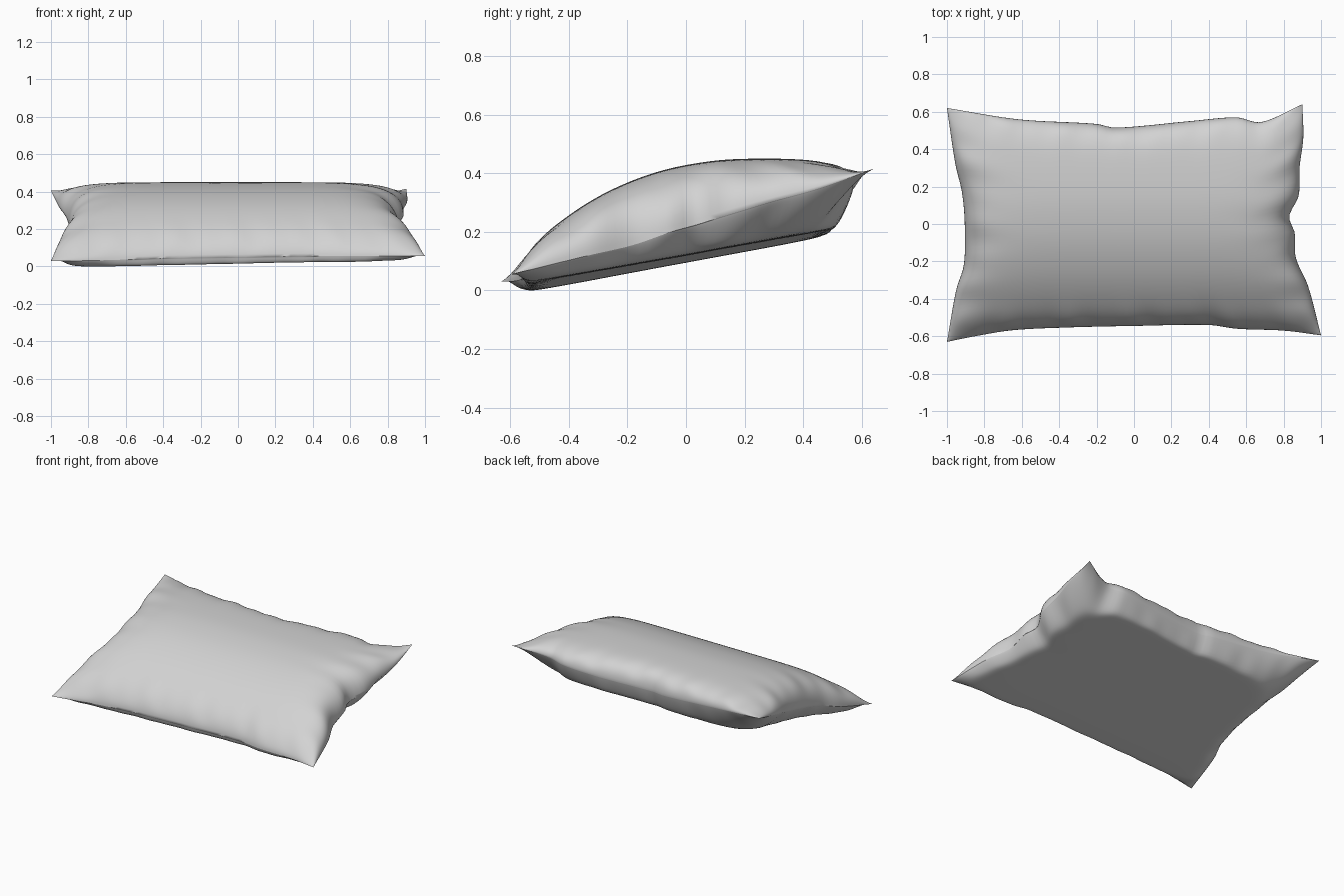
import bpy, bmesh, math
from mathutils import Vector

if "Cube" in bpy.data.objects:
    bpy.data.objects.remove(bpy.data.objects["Cube"])

NU, NV = 88, 64


def hermite(table, t):
    """Smooth curve through (t, value...) rows."""
    n = len(table)
    i = 0
    while i < n - 2 and t > table[i + 1][0]:
        i += 1

    def slope(j):
        a, b = table[max(j - 1, 0)], table[min(j + 1, n - 1)]
        return [(q - p) / (b[0] - a[0]) for p, q in zip(a[1:], b[1:])]
    a, b = table[i], table[i + 1]
    h = b[0] - a[0]
    s = (t - a[0]) / h
    m0, m1 = slope(i), slope(i + 1)
    s2, s3 = s * s, s * s * s
    return [(2*s3 - 3*s2 + 1) * p + (s3 - 2*s2 + s) * h * k
            + (3*s2 - 2*s3) * q + (s3 - s2) * h * l
            for p, q, k, l in zip(a[1:], b[1:], m0, m1)]


def edge(points, axis):
    """Seam edge as a function of 0..1, measured along the given axis."""
    lo, hi = points[0][axis], points[-1][axis]
    table = [((p[axis] - lo) / (hi - lo), *p) for p in points]
    return lambda t: Vector(hermite(table, t))


# Seam outline: four edges between the four pulled-out corners
front = edge([(-1, -.63, .035), (-.85, -.60, .035), (-.65, -.568, .04), (-.35, -.553, .05),
              (0, -.545, .055), (.4, -.54, .06), (.55, -.56, .06), (.8, -.57, .06), (1, -.595, .06)], 0)
back = edge([(-1, .62, .41), (-.62, .56, .36), (-.2, .535, .325), (-.1, .515, .32), (.3, .55, .33),
             (.55, .57, .35), (.68, .545, .36), (.9, .64, .42)], 0)
left = edge([(-1, -.63, .035), (-.95, -.35, .11), (-.91, -.22, .155), (-.905, 0, .22),
             (-.92, .17, .27), (-.955, .32, .32), (-1, .62, .41)], 1)
right = edge([(1, -.595, .06), (.93, -.33, .125), (.865, -.18, .16), (.86, -.05, .205), (.83, .04, .23),
              (.88, .15, .265), (.885, .3, .31), (.905, .46, .355), (.9, .64, .42)], 1)

# Height of the puffed top along y
crown = [(-.64, .05), (-.53, .165), (-.4, .262), (-.3, .325), (-.2, .373), (-.1, .409), (0, .433),
         (.12, .45), (.25, .455), (.4, .452), (.52, .442), (.65, .425)]


def seam_surface(a, b):
    c00, c10, c01, c11 = front(0), front(1), back(0), back(1)
    return (front(a) * (1 - b) + back(a) * b + left(b) * (1 - a) + right(b) * a
            - (c00 * (1 - a) * (1 - b) + c10 * a * (1 - b) + c01 * (1 - a) * b + c11 * a * b))


def wrinkle(u, v, phase):
    """Cloth puckers running inward from the seams."""
    total = 0
    for d, t, k in ((1 - abs(u), v, 0), (1 - abs(v), u * 1.6, 2)):
        fade = (d / .06) * math.exp(1 - d / .06) * max(0, 1 - (t / (1.7 if k else 1.1)) ** 4)
        total += fade * (math.sin(13 * t + phase + k) + .7 * math.sin(23 * t + 2 * phase + 5 * d))
    return .004 * total


def puff(t, p, q):
    return max(0, 1 - abs(t) ** p) ** q


bm = bmesh.new()
top, bottom = {}, {}
for i in range(NU + 1):
    for j in range(NV + 1):
        u = math.sin((i / NU - .5) * math.pi)
        v = math.sin((j / NV - .5) * math.pi)
        s = seam_surface((u + 1) / 2, (v + 1) / 2)
        if i in (0, NU) or j in (0, NV):
            top[i, j] = bottom[i, j] = bm.verts.new(s)
            continue
        # Top sheet: domed
        rise = max(.0, hermite(crown, s.y)[0] - s.z) * puff(u, 8, .45) * puff(v, 12, .45)
        top[i, j] = bm.verts.new((s.x, s.y, s.z + rise + wrinkle(u, v, .6)))
        # Bottom sheet: bulges down until it rests on a tilted plane
        floor = max(0, .111 + .182 * s.y + .019 * s.x)
        drop = s.z - .28 * puff(u, 3, .85) * puff(v, 5, .85) + wrinkle(u, v, 2.1)
        m = .5 * (drop + floor + math.sqrt((drop - floor) ** 2 + .0005))
        bottom[i, j] = bm.verts.new((s.x, s.y, min(m, s.z + .002)))

for i in range(NU):
    for j in range(NV):
        ring = [(i, j), (i + 1, j), (i + 1, j + 1), (i, j + 1)]
        bm.faces.new([top[k] for k in ring])
        bm.faces.new([bottom[k] for k in reversed(ring)])

# Rest on the ground
ground = min(p.co.z for p in bm.verts)
for p in bm.verts:
    p.co.z -= ground

mesh = bpy.data.meshes.new("pillow")
bm.to_mesh(mesh)
bm.free()
pillow = bpy.data.objects.new("pillow", mesh)
bpy.context.collection.objects.link(pillow)

cloth = bpy.data.materials.new("light grey cloth")
cloth.diffuse_color = (.65, .65, .65, 1)
cloth.use_nodes = True
cloth.node_tree.nodes["Principled BSDF"].inputs["Base Color"].default_value = cloth.diffuse_color
mesh.materials.append(cloth)

bpy.context.view_layer.objects.active = pillow
pillow.select_set(True)
bpy.ops.object.shade_smooth_by_angle(angle=math.radians(70))
